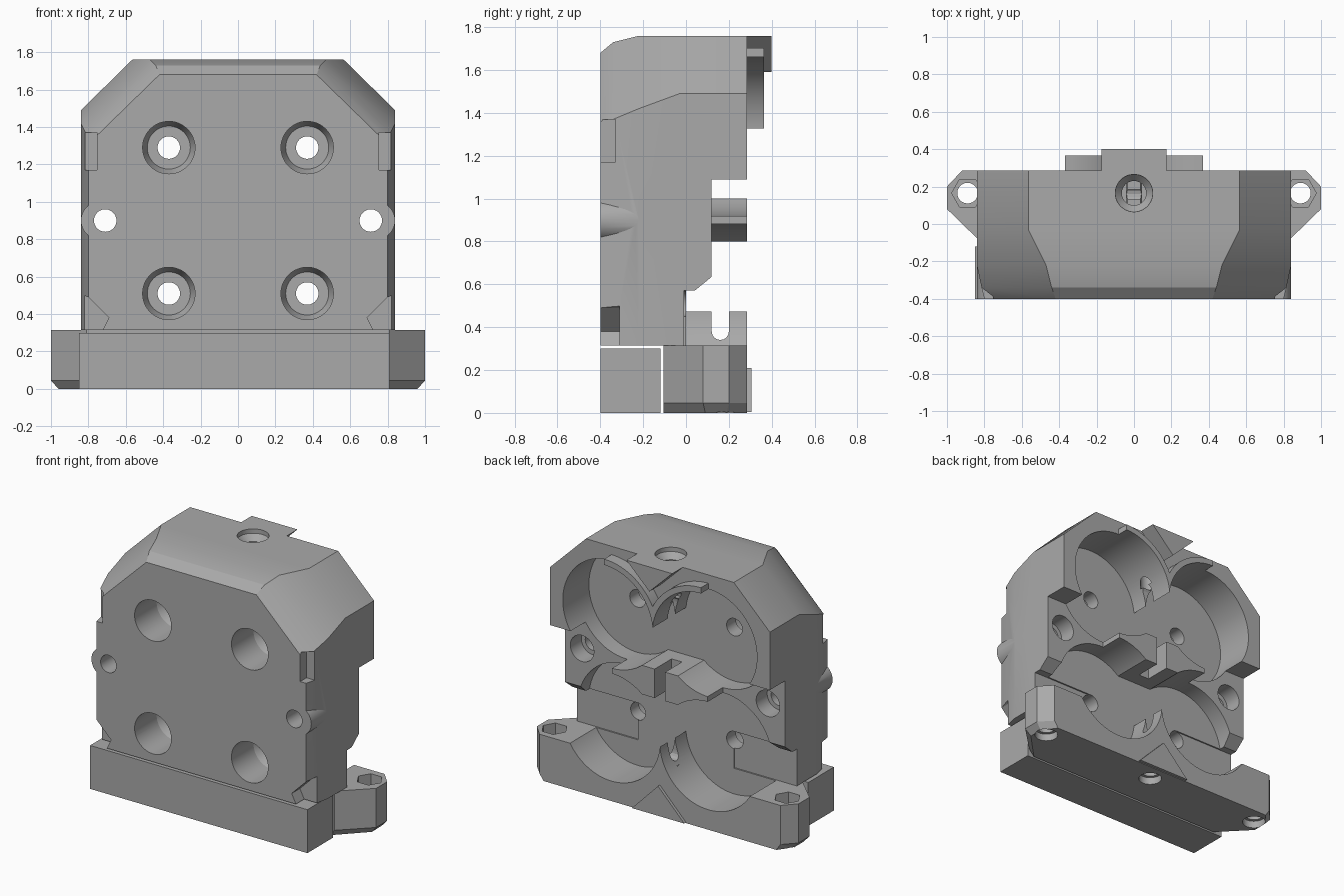
import bpy, bmesh, math
from mathutils import Matrix, Vector

old = bpy.data.objects.get("Cube")
if old:
    bpy.data.objects.remove(old)

grey = bpy.data.materials.new("housing grey")
grey.use_nodes = True
COLOUR = (0.4, 0.4, 0.4, 1)
grey.diffuse_color = COLOUR
grey.node_tree.nodes["Principled BSDF"].inputs["Base Color"].default_value = COLOUR


def finish(bm, name):
    bmesh.ops.recalc_face_normals(bm, faces=bm.faces)
    mesh = bpy.data.meshes.new(name)
    bm.to_mesh(mesh)
    bm.free()
    mesh.materials.append(grey)
    ob = bpy.data.objects.new(name, mesh)
    bpy.context.collection.objects.link(ob)
    return ob


def loft(name, rings):
    """Skin a list of equal-length point rings and cap both ends."""
    bm = bmesh.new()
    rows = [[bm.verts.new(p) for p in r] for r in rings]
    n = len(rows[0])
    for a, b in zip(rows, rows[1:]):
        for i in range(n):
            j = (i + 1) % n
            bm.faces.new((a[i], a[j], b[j], b[i]))
    bm.faces.new(rows[0])
    bm.faces.new(rows[-1])
    return finish(bm, name)


def prism(name, outline, axis, lo, hi):
    """Extrude a 2D outline along x, y or z."""
    place = {"x": lambda a, b, t: (t, a, b),
             "y": lambda a, b, t: (a, t, b),
             "z": lambda a, b, t: (a, b, t)}[axis]
    return loft(name, [[place(a, b, t) for a, b in outline] for t in (lo, hi)])


def box(name, x0, x1, y0, y1, z0, z1):
    return prism(name, [(x0, y0), (x1, y0), (x1, y1), (x0, y1)], "z", z0, z1)


def disc(cx, cy, r, n=48):
    return [(cx + r * math.cos(2 * math.pi * i / n),
             cy + r * math.sin(2 * math.pi * i / n)) for i in range(n)]


def bore(name, axis, cx, cy, r, lo, hi, n=48):
    return prism(name, disc(cx, cy, r, n), axis, lo, hi)


def boolean(ob, tools, operation="DIFFERENCE"):
    bpy.context.view_layer.objects.active = ob
    for tool in tools:
        mod = ob.modifiers.new("cut", "BOOLEAN")
        mod.operation, mod.solver, mod.object = operation, "EXACT", tool
        bpy.ops.object.modifier_apply(modifier=mod.name)


def discard(tools):
    for t in tools:
        bpy.data.objects.remove(t)


BACK, FRONT, FLOOR = 0.285, -0.4, 0.0
LX, LOW, HIGH, R = 0.37, 0.51, 1.29, 0.372
MID = (LOW + HIGH) / 2

# Main shell: chamfered arch section that tightens towards the front
sections = [(BACK, 0.84, 1.49, 0.565, 1.76), (-0.03, 0.84, 1.49, 0.565, 1.76),
            (-0.22, 0.84, 1.42, 0.47, 1.76), (-0.34, 0.815, 1.37, 0.44, 1.73),
            (FRONT, 0.8, 1.31, 0.42, 1.68)]
body = loft("main_housing", [
    [(-s, y, 0.315), (s, y, 0.315), (s, y, zc), (xc, y, zt), (-xc, y, zt), (-s, y, zc)]
    for y, s, zc, xc, zt in sections])

# Side bolt bosses
bosses = [bore("boss", "y", sx * 0.74, MID, 0.1, FRONT, -0.12) for sx in (-1, 1)]
boolean(body, bosses, "UNION")
discard(bosses)

# Rear base with mounting ears, chamfered underneath
half = [(0.81, -0.105), (1.0, 0.08), (1.0, 0.2), (0.92, BACK)]
inset = [(0.77, -0.105), (0.96, 0.09), (0.96, 0.19), (0.89, BACK)]


def both(points):
    return points + [(-x, y) for x, y in reversed(points)]


base = loft("rear_base", [[(x, y, z) for x, y in both(p)]
                          for p, z in ((inset, 0), (half, 0.045), (half, 0.315))])

# Front foot bar
foot = box("front_foot_bar", -0.85, 0.81, FRONT, -0.12, 0, 0.3)

# Raised lips along the upper chamber rims
lips = []
for sx in (-1, 1):
    arc = [math.radians(90 + 90 * i / 24) for i in range(25)]
    ring = [(sx * (LX + r * math.cos(a)), HIGH + r * math.sin(a))
            for r, seq in ((R - 0.02, arc), (R + 0.04, arc[::-1])) for a in seq]
    lips.append(prism("left_rim_lip" if sx > 0 else "right_rim_lip", ring, "y", 0.27, 0.365))

# Triangular tabs at the top and bottom of the back
top_tab = prism("top_tab", [(-0.175, 1.76), (0.175, 1.76), (0, 1.59)], "y", 0.27, 0.4)
low_tab = prism("bottom_tab", [(-0.2, 0.005), (0.2, 0.005), (0, 0.21)], "y", 0.27, 0.305)

# Four round chambers opening at the back
chambers = [bore("chamber", "y", sx * LX, z, R, FLOOR, 0.6, 96)
            for sx in (-1, 1) for z in (LOW, HIGH)]
for part in [body, base, top_tab] + lips:
    boolean(part, chambers)
discard(chambers)

cutters = []
# Clear the thin webs so that the centre block and the cusps remain
for z0, z1 in ((LOW, MID - 0.1), (MID + 0.1, HIGH)):
    cutters.append(box("web", -0.3, 0.3, FLOOR, 0.4, z0, z1))
cutters.append(box("centre_slot", -0.04, 0.04, FLOOR + 0.1, 0.4, MID - 0.2, MID + 0.2))
# Rounded slots through the cusps
for z, d in ((LOW, -1), (HIGH, 1)):
    slot = [(0.2, z - d * 0.02), (0.2, z + d * 0.13)]
    slot += [(0.16 + 0.04 * math.cos(a), z + d * (0.13 + 0.04 * math.sin(a)))
             for a in (math.pi * i / 8 for i in range(1, 8))]
    slot += [(0.12, z + d * 0.13), (0.12, z - d * 0.02)]
    cutters.append(prism("cusp_slot", slot, "x", -0.2, 0.2))

step = [(-0.01, 0.3), (-0.01, 0.57), (0.04, 0.57), (0.12, 0.635), (0.12, 1.09),
        (0.4, 1.09), (0.4, 0.3)]
toe = [(0.9, 0.53), (0.8, 0.49), (0.69, 0.38), (0.73, 0.3), (0.9, 0.3)]
for sx in (-1, 1):
    # Lowered side walls
    cutters.append(prism("side_step", step, "x", sx * 0.365, sx * 1.1))
    # Front corner reliefs
    cutters.append(box("corner", sx * 0.755, sx * 0.95, -0.5, -0.33, 1.17, 1.37))
    cutters.append(prism("toe", [(sx * x, z) for x, z in toe], "y", -0.5, -0.31))
    # Bolt holes in the bosses
    cutters.append(bore("bolt", "y", sx * 0.71, MID, 0.06, -0.5, 0.4))
    cutters.append(bore("bolt_seat", "y", sx * 0.71, MID, 0.09, 0.0, 0.4))
    # Stepped shaft holes in the front face
    for z in (LOW, HIGH):
        cutters.append(bore("shaft", "y", sx * LX, z, 0.06, -0.5, 0.1))
        cutters.append(loft("shaft_bore", [
            [(x, y, zz) for x, zz in disc(sx * LX, z, r)]
            for y, r in ((-0.45, 0.14), (-0.16, 0.14), (-0.1, 0.115))]))

# Countersunk screw hole in the top
cutters.append(loft("top_screw", [[(x, y, z) for x, y in disc(0, 0.165, r)]
                                  for r, z in ((0.1, 1.79), (0.1, 1.73), (0.065, 1.69), (0.065, 1.45))]))
boolean(body, cutters)
discard(cutters)

# Screw holes in the ears and the base
holes = []
for x in (-0.89, 0, 0.89):
    holes.append(bore("screw", "z", x, 0.165, 0.055, -0.1, 0.5))
    holes.append(bore("screw_seat", "z", x, 0.165, 0.075, -0.1, 0.05))
    if x:
        holes.append(bore("nut_seat", "z", x, 0.165, 0.085, 0.2, 0.5, 6))
boolean(base, holes)
discard(holes)

# Smooth the curved walls, keeping edges sharp
bpy.ops.object.select_all(action="DESELECT")
for part in [body, base, foot, top_tab, low_tab] + lips:
    part.select_set(True)
bpy.context.view_layer.objects.active = body
bpy.ops.object.shade_smooth_by_angle(angle=math.radians(20))
